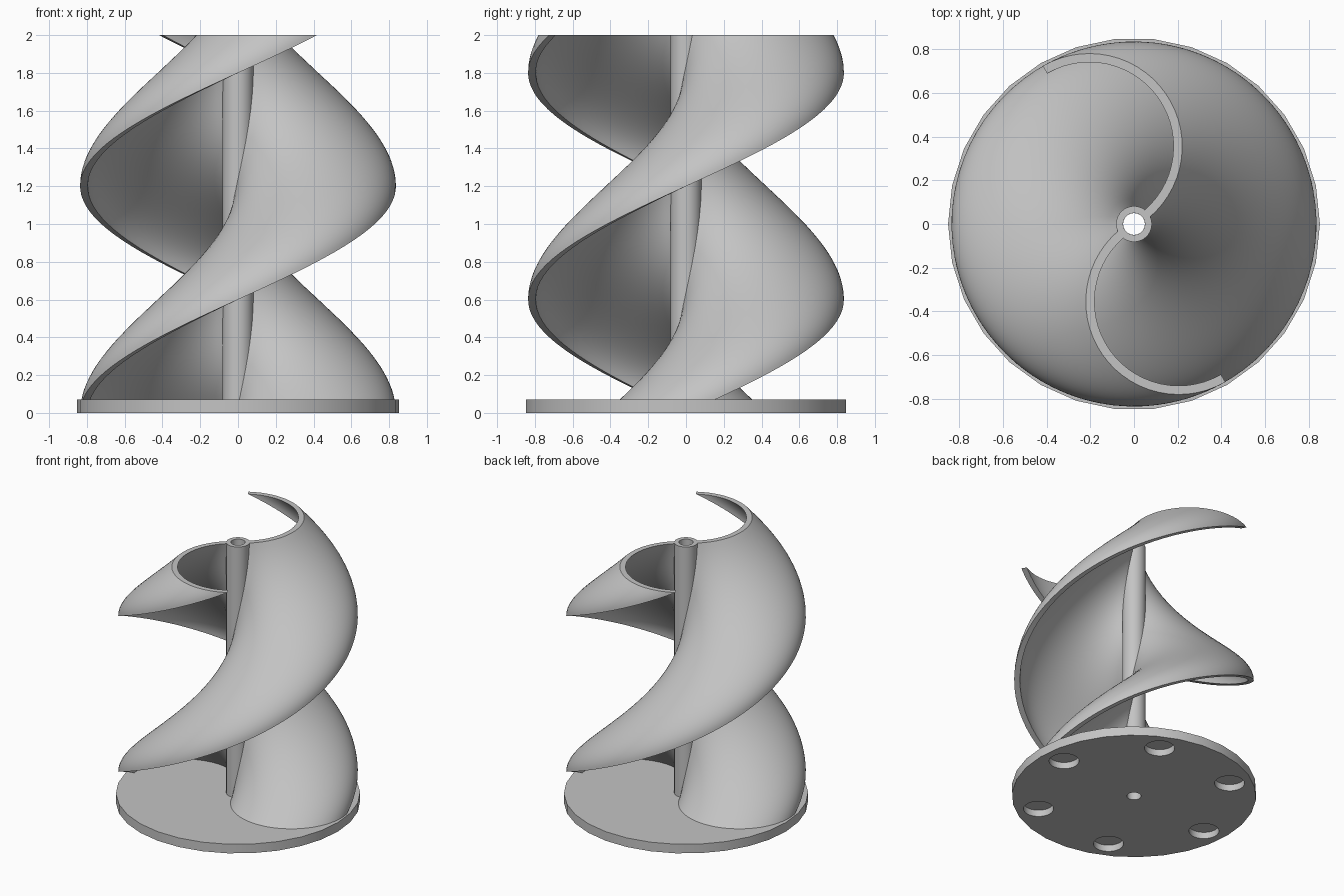
import bpy
import bmesh
from math import radians, sin, cos, pi
from mathutils import Vector, Matrix

cube = bpy.data.objects.get("Cube")
if cube:
    bpy.data.objects.remove(cube, do_unlink=True)

TOP, BASE_TOP, BASE_R = 2.0, 0.07, 0.852
BORE_R, SHAFT_R = 0.05, 0.082
TWIST = radians(150)          # blade rotation per unit of height

grey = bpy.data.materials.new("plain grey")
grey.use_nodes = True
colour = (0.55, 0.55, 0.55, 1)
grey.diffuse_color = colour
grey.node_tree.nodes["Principled BSDF"].inputs["Base Color"].default_value = colour


def add_object(name, bm):
    bmesh.ops.recalc_face_normals(bm, faces=bm.faces)
    mesh = bpy.data.meshes.new(name)
    bm.to_mesh(mesh)
    bm.free()
    mesh.materials.append(grey)
    obj = bpy.data.objects.new(name, mesh)
    bpy.context.collection.objects.link(obj)
    return obj


def smooth(obj):
    bpy.ops.object.select_all(action='DESELECT')
    obj.select_set(True)
    bpy.context.view_layer.objects.active = obj
    bpy.ops.object.shade_smooth_by_angle(angle=radians(30))


def loft(name, rings, closed=False):
    """Skin equal closed rings; cap the ends, or join last to first."""
    bm = bmesh.new()
    rows = [[bm.verts.new(p) for p in ring] for ring in rings]
    pairs = list(zip(rows, rows[1:]))
    if closed:
        pairs.append((rows[-1], rows[0]))
    for a, b in pairs:
        for i in range(len(a)):
            j = (i + 1) % len(a)
            bm.faces.new((a[i], a[j], b[j], b[i]))
    if not closed:
        # quad strips across the curved strip ends
        n = len(rows[0]) // 2
        for row in (rows[0], rows[-1]):
            for i in range(n - 1):
                bm.faces.new((row[i], row[i + 1], row[-2 - i], row[-1 - i]))
    return add_object(name, bm)


def circle(radius, z, sides):
    return [Vector((radius * cos(2 * pi * i / sides), radius * sin(2 * pi * i / sides), z))
            for i in range(sides)]


# Cutters for the base: centre bore and six blind pockets underneath
def cylinder_into(bm, radius, z0, z1, sides, x=0, y=0):
    bmesh.ops.create_cone(bm, cap_ends=True, segments=sides, radius1=radius, radius2=radius,
                          depth=z1 - z0, matrix=Matrix.Translation((x, y, (z0 + z1) / 2)))


bm = bmesh.new()
cylinder_into(bm, BORE_R, -0.1, 0.2, 24)
for k in range(6):
    a = radians(5 + 60 * k)
    cylinder_into(bm, 0.105, -0.1, 0.05, 30, 0.69 * cos(a), 0.69 * sin(a))
cutter = add_object("base_cutter", bm)
cutter.hide_render = True

# Round base plate
bm = bmesh.new()
bmesh.ops.create_cone(bm, cap_ends=True, segments=30, radius1=BASE_R, radius2=BASE_R,
                      depth=BASE_TOP, matrix=Matrix.Translation((0, 0, BASE_TOP / 2))
                      @ Matrix.Rotation(radians(90), 4, 'Z'))
# put a corner on the x axis
first = max(bm.verts, key=lambda v: (round(v.co.x, 4), v.co.z)).co
bmesh.ops.rotate(bm, verts=bm.verts, matrix=Matrix.Rotation(-first.to_2d().angle_signed(Vector((1, 0))) * -1, 3, 'Z')
                 if abs(first.y) > 0.001 else Matrix.Identity(3))
base = add_object("base_plate", bm)
cut = base.modifiers.new("pockets", 'BOOLEAN')
cut.operation = 'DIFFERENCE'
cut.solver = 'EXACT'
cut.object = cutter
bpy.context.view_layer.objects.active = base
bpy.ops.object.modifier_apply(modifier=cut.name)
bpy.data.objects.remove(cutter, do_unlink=True)
smooth(base)

# Hollow centre shaft
z0 = BASE_TOP - 0.01
shaft = loft("centre_shaft", [circle(SHAFT_R, z0, 30), circle(SHAFT_R, TOP, 30),
                              circle(BORE_R, TOP, 30), circle(BORE_R, z0, 30)], closed=True)
smooth(shaft)


# Twisted half-round scoop blades
def blade_section():
    centre = Vector((0.41, 0, 0))
    steps = 28
    angles = [-radians(170) * i / steps for i in range(steps + 1)]
    outer = [centre + 0.426 * Vector((cos(a), sin(a), 0)) for a in angles]
    inner = [centre + 0.386 * Vector((cos(a), sin(a), 0)) for a in angles]
    return outer + inner[::-1]


section = blade_section()
LAYERS = 64
for name, turn in (("first_blade", 0), ("second_blade", pi)):
    rings = []
    for s in range(LAYERS + 1):
        z = z0 + (TOP - z0) * s / LAYERS
        spin = Matrix.Rotation(TWIST * z + turn, 3, 'Z')
        rings.append([spin @ p + Vector((0, 0, z)) for p in section])
    smooth(loft(name, rings))
